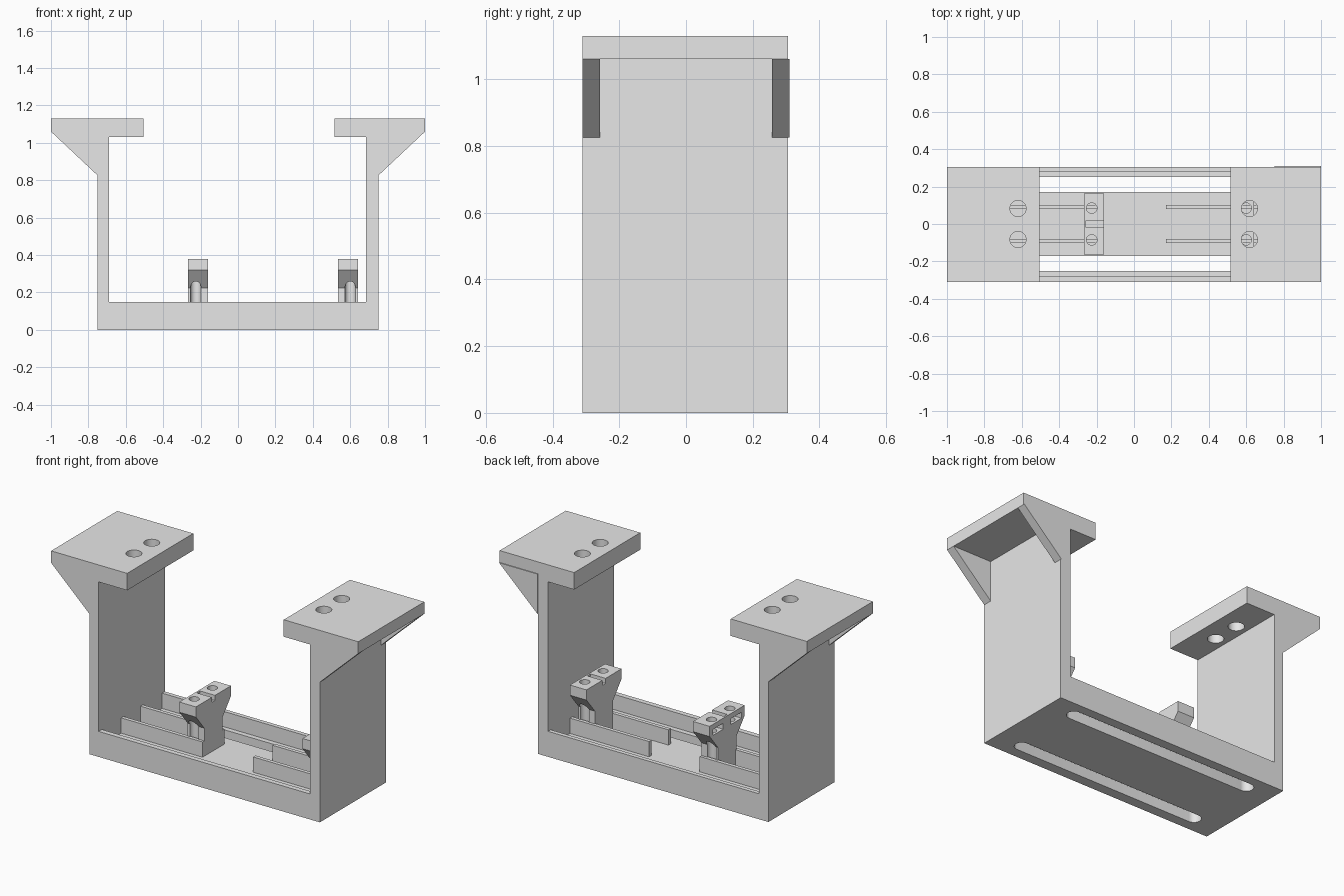
import bpy
import bmesh
from math import pi, radians
from mathutils import Matrix, Vector

old = bpy.data.objects.get("Cube")
if old:
    bpy.data.objects.remove(old, do_unlink=True)

grey = bpy.data.materials.new("plain_grey")
grey.use_nodes = True
grey.diffuse_color = (0.8, 0.8, 0.8, 1)
grey.node_tree.nodes["Principled BSDF"].inputs["Base Color"].default_value = (0.8, 0.8, 0.8, 1)


def finish(name, bm):
    """Turn a bmesh into a grey object."""
    bmesh.ops.recalc_face_normals(bm, faces=bm.faces)
    mesh = bpy.data.meshes.new(name)
    bm.to_mesh(mesh)
    bm.free()
    mesh.materials.append(grey)
    obj = bpy.data.objects.new(name, mesh)
    bpy.context.collection.objects.link(obj)
    return obj


def prism(name, outline, axis, start, end):
    """Extrude an outline along x (outline in y, z) or y (outline in x, z)."""
    bm = bmesh.new()
    if axis == "x":
        verts = [bm.verts.new((start, a, b)) for a, b in outline]
        move = Vector((end - start, 0, 0))
    else:
        verts = [bm.verts.new((a, start, b)) for a, b in outline]
        move = Vector((0, end - start, 0))
    face = bm.faces.new(verts)
    new = bmesh.ops.extrude_face_region(bm, geom=[face])["geom"]
    bmesh.ops.translate(bm, vec=move, verts=[v for v in new if isinstance(v, bmesh.types.BMVert)])
    return finish(name, bm)


def box(name, x, y, z):
    x0, x1 = sorted(x)
    return prism(name, [(x0, z[0]), (x1, z[0]), (x1, z[1]), (x0, z[1])], "y", *y)


def rod(name, x, y, z, radius):
    bm = bmesh.new()
    bmesh.ops.create_cone(bm, cap_ends=True, segments=32, radius1=radius, radius2=radius,
                          depth=z[1] - z[0],
                          matrix=Matrix.Translation((x, y, (z[0] + z[1]) / 2)))
    return finish(name, bm)


def cut(target, cutter):
    """Subtract the cutter and discard it."""
    mod = target.modifiers.new("cut", "BOOLEAN")
    mod.operation = "DIFFERENCE"
    mod.solver = "EXACT"
    mod.object = cutter
    cutter.hide_render = True
    bpy.context.view_layer.objects.active = target
    bpy.ops.object.modifier_apply(modifier=mod.name)
    bpy.data.objects.remove(cutter, do_unlink=True)


def smooth(obj):
    bpy.ops.object.select_all(action="DESELECT")
    obj.select_set(True)
    bpy.context.view_layer.objects.active = obj
    bpy.ops.object.shade_smooth_by_angle(angle=radians(30))


FRONT, BACK = -0.31, 0.305
FLOOR, RIM = 0.06, 0.15
IN_R, IN_L = -0.69, 0.685

# Frame: base, two upright walls and two top flanges
frame = prism("frame", [
    (-0.75, 0), (0.75, 0), (0.75, 1.06), (1, 1.06), (1, 1.13), (0.515, 1.13),
    (0.515, 1.03), (IN_L, 1.03), (IN_L, RIM), (IN_R, RIM), (IN_R, 1.03),
    (-0.505, 1.03), (-0.505, 1.13), (-1, 1.13), (-1, 1.06), (-0.75, 1.06)],
    "y", FRONT, BACK)

# Sunken tray between the walls
cut(frame, box("tray_cutter", (IN_R, IN_L), (FRONT + 0.03, BACK - 0.025), (FLOOR, RIM + 0.1)))

# Long round-ended slots through the base, and bolt holes in the flanges
for side in (-1, 1):
    slot = prism("slot_cutter", [(-0.58, -0.1), (0.58, -0.1), (0.58, 0.12), (-0.58, 0.12)],
                 "y", side * 0.21 - 0.04, side * 0.21 + 0.04)
    cut(frame, slot)
    for x in (-0.58, 0.58):
        cut(frame, rod("slot_end_cutter", x, side * 0.21, (-0.1, 0.12), 0.04))
    for x in (-0.62, 0.617):
        cut(frame, rod("flange_hole_cutter", x, side * 0.083, (0.95, 1.2), 0.043))
smooth(frame)

# Triangular gussets under the outer flanges
for side, word in ((-1, "right"), (1, "left")):
    outline = [(side * 0.75, 0.825), (side, 1.06), (side * 0.75, 1.06)]
    prism("front_gusset_" + word, outline, "y", FRONT, FRONT + 0.052)
    back = 0.31 if side > 0 else BACK
    prism("back_gusset_" + word, outline, "y", back - 0.052, back)

# Guide rails on the tray floor
for y, place in ((-0.09, "front"), (0.09, "back")):
    box(place + "_rail_right", (IN_R, -0.16), (y - 0.011, y + 0.011), (FLOOR, RIM))
    box(place + "_rail_left", (0.17, IN_L), (y - 0.011, y + 0.011), (FLOOR, RIM))

# Sliding supports with a flared head, bolt holes, nut pockets and a top notch
half = [(0.085, FLOOR), (0.085, 0.225), (0.163, 0.32), (0.163, 0.38)]
outline = half + [(-y, z) for y, z in reversed(half)]
for word, inner, outer in (("right", -0.16, -0.268), ("left", 0.534, 0.642)):
    out = 1 if outer > inner else -1
    support = prism("support_" + word, outline, "x", inner, outer)
    hole_x = (inner + outer) / 2 + out * 0.012
    cut(support, box("notch_cutter", (inner - out * 0.05, outer - out * 0.01),
                     (-0.015, 0.015), (0.35, 0.45)))
    for y in (-0.085, 0.085):
        cut(support, rod("bolt_cutter", hole_x, y, (0, 0.45), 0.028))
        cut(support, box("nut_cutter", (inner + out * 0.04, outer + out * 0.05),
                         (y - 0.048, y + 0.048), (0.315, 0.35)))
    smooth(support)
